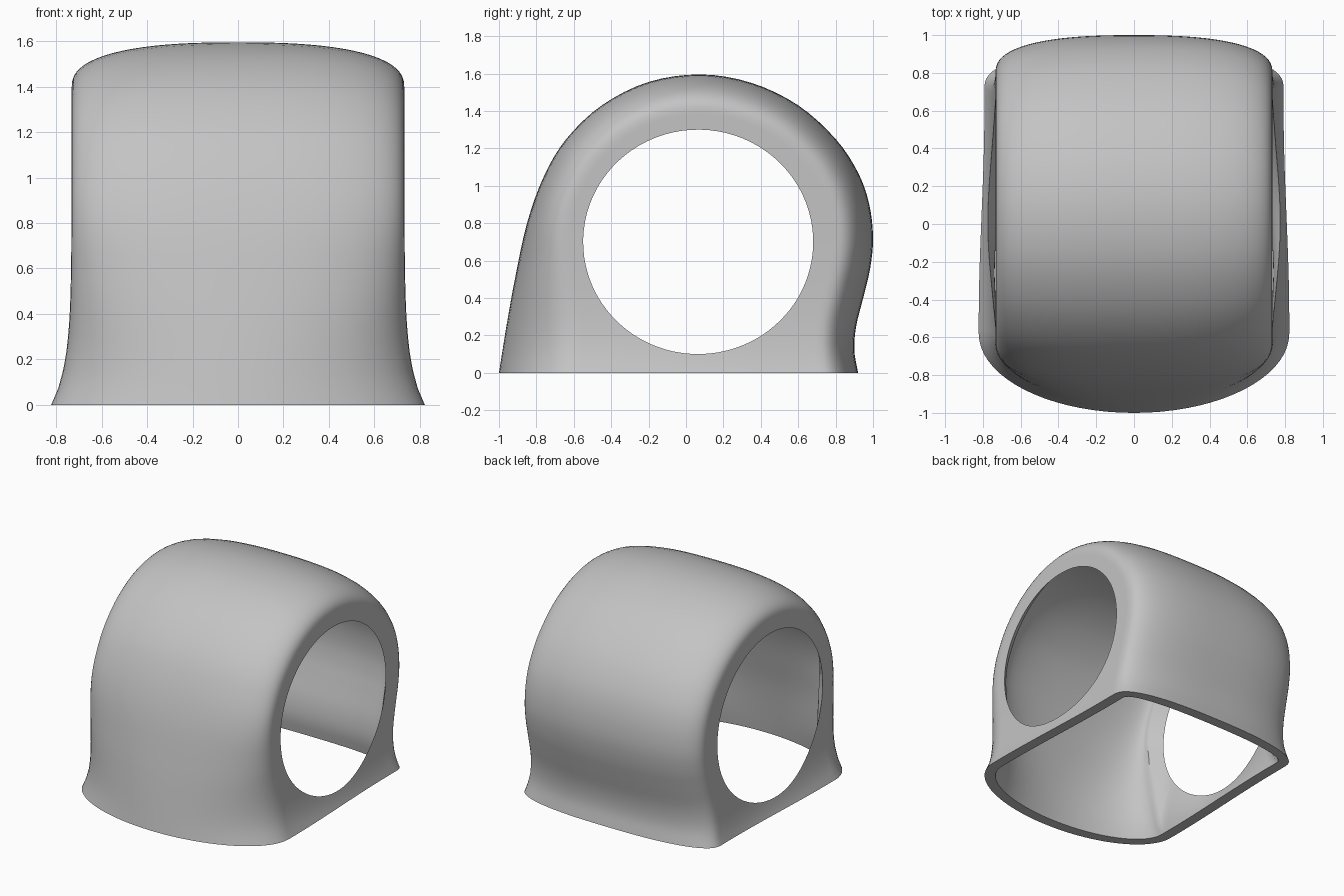
import bpy, bmesh, math
from mathutils import Vector

if "Cube" in bpy.data.objects:
    bpy.data.objects.remove(bpy.data.objects["Cube"])

WALL = 0.08                      # shell thickness away from the side openings
CENTRE = Vector((0.065, 0.70))   # centre of the side openings (y, z)
ARC, SIDE, STRIPS = 18, 6, 24    # grid resolution

# side silhouette (y, z), from the rear foot over the top to the front foot
PROFILE = [(0.92, 0), (0.90, 0.12), (0.91, 0.25), (0.95, 0.41), (0.985, 0.56),
           (1.0, 0.72), (0.98, 0.9), (0.92, 1.07), (0.8, 1.25), (0.6, 1.43),
           (0.35, 1.55), (0.08, 1.595), (-0.2, 1.555), (-0.45, 1.43),
           (-0.64, 1.25), (-0.76, 1.05), (-0.85, 0.8), (-0.915, 0.5),
           (-0.96, 0.25), (-1.0, 0)]


def smooth(t):
    t = min(max(t, 0), 1)
    return t * t * (3 - 2 * t)


def spline(points, steps):
    """Catmull-Rom curve through the points."""
    p = [Vector(q) for q in points]
    p = [2 * p[0] - p[1]] + p + [2 * p[-1] - p[-2]]
    out = []
    for i in range(1, len(p) - 2):
        a, b, c, d = p[i - 1:i + 3]
        for k in range(steps):
            t = k / steps
            out.append(0.5 * (2 * b + (c - a) * t + (2 * a - 5 * b + 4 * c - d) * t ** 2
                              + (3 * b - a - 3 * c + d) * t ** 3))
    return out + [p[-2]]


def half_width(y, z):
    """Straight sides that flare out at the foot, most at the front."""
    flare = 0.06 + 0.03 * smooth((0.6 - y) / 1.1)
    return 0.732 + flare * math.exp(-z / 0.17)


def opening(angle):
    return CENTRE + Vector((0.615 * math.cos(angle), 0.60 * math.sin(angle)))


def side_run(start, end, t):
    """Points on the side wall, thinning to nothing at the opening."""
    pts = []
    for k in range(SIDE + 1):
        f = k / SIDE
        q = start.lerp(end, f)
        pts.append(Vector((half_width(q.x, q.y) - t * (1 - f), q.x, q.y)))
    return pts


def section(p, t):
    """From the middle of the cover, round the shoulder, to the opening."""
    rel = p - CENTRE
    hole = opening(math.atan2(rel.y, rel.x))
    way = hole - p
    reach = way.length
    way.y *= smooth(p.y / 0.5)
    way.normalize()
    low = smooth(1 - p.y) if p.x < 0 else 0
    depth = min(0.20 + 0.22 * low, 0.8 * reach)
    power = 2.5 - 0.5 * low
    corner = p + way * depth
    pts = []
    for k in range(ARC):
        u = k / ARC * math.pi / 2
        q = corner - way * (depth - t) * math.cos(u) ** (2 / power)
        w = half_width(corner.x, q.y) - t
        pts.append(Vector((w * math.sin(u) ** (2 / power), q.x, q.y)))
    return pts + side_run(corner, hole, t), corner


bm = bmesh.new()


def quads(col_a, col_b):
    for i in range(len(col_a) - 1):
        bm.faces.new([bm.verts.new(v) for v in
                      (col_a[i], col_a[i + 1], col_b[i + 1], col_b[i])])


# cover and shoulders, outer and inner skins
path = spline(PROFILE, 4)
outer, inner = [[section(p, t) for p in path] for t in (0, WALL)]
for skin in (outer, inner):
    for a, b in zip(skin, skin[1:]):
        quads(a[0], b[0])

# foot rim under the front and rear
for end in (0, -1):
    quads(outer[end][0][:ARC + 1], inner[end][0][:ARC + 1])

# low side walls beneath the openings
rear, front = outer[0][1], outer[-1][1]
rel_r, rel_f = path[0] - CENTRE, path[-1] - CENTRE
ang_r, ang_f = math.atan2(rel_r.y, rel_r.x), math.atan2(rel_f.y, rel_f.x)
low_cols = {t: [side_run(rear.lerp(front, k / STRIPS),
                         opening(ang_r + (ang_f - ang_r) * k / STRIPS), t)
                for k in range(STRIPS + 1)] for t in (0, WALL)}
for cols in low_cols.values():
    for a, b in zip(cols, cols[1:]):
        quads(a, b)
quads([c[0] for c in low_cols[0]], [c[0] for c in low_cols[WALL]])

# mirror to the other side and weld
dup = bmesh.ops.duplicate(bm, geom=bm.verts[:] + bm.edges[:] + bm.faces[:])["geom"]
for v in dup:
    if isinstance(v, bmesh.types.BMVert):
        v.co.x *= -1
bmesh.ops.remove_doubles(bm, verts=bm.verts[:], dist=0.0005)
bmesh.ops.recalc_face_normals(bm, faces=bm.faces[:])

mesh = bpy.data.meshes.new("hollow_cover")
bm.to_mesh(mesh)
bm.free()
obj = bpy.data.objects.new("hollow_cover", mesh)
bpy.context.collection.objects.link(obj)

grey = bpy.data.materials.new("plain_grey")
grey.diffuse_color = (0.55, 0.55, 0.55, 1)
grey.use_nodes = True
grey.node_tree.nodes["Principled BSDF"].inputs["Base Color"].default_value = grey.diffuse_color
mesh.materials.append(grey)

bpy.context.view_layer.objects.active = obj
obj.select_set(True)
bpy.ops.object.shade_smooth_by_angle(angle=math.radians(40))
